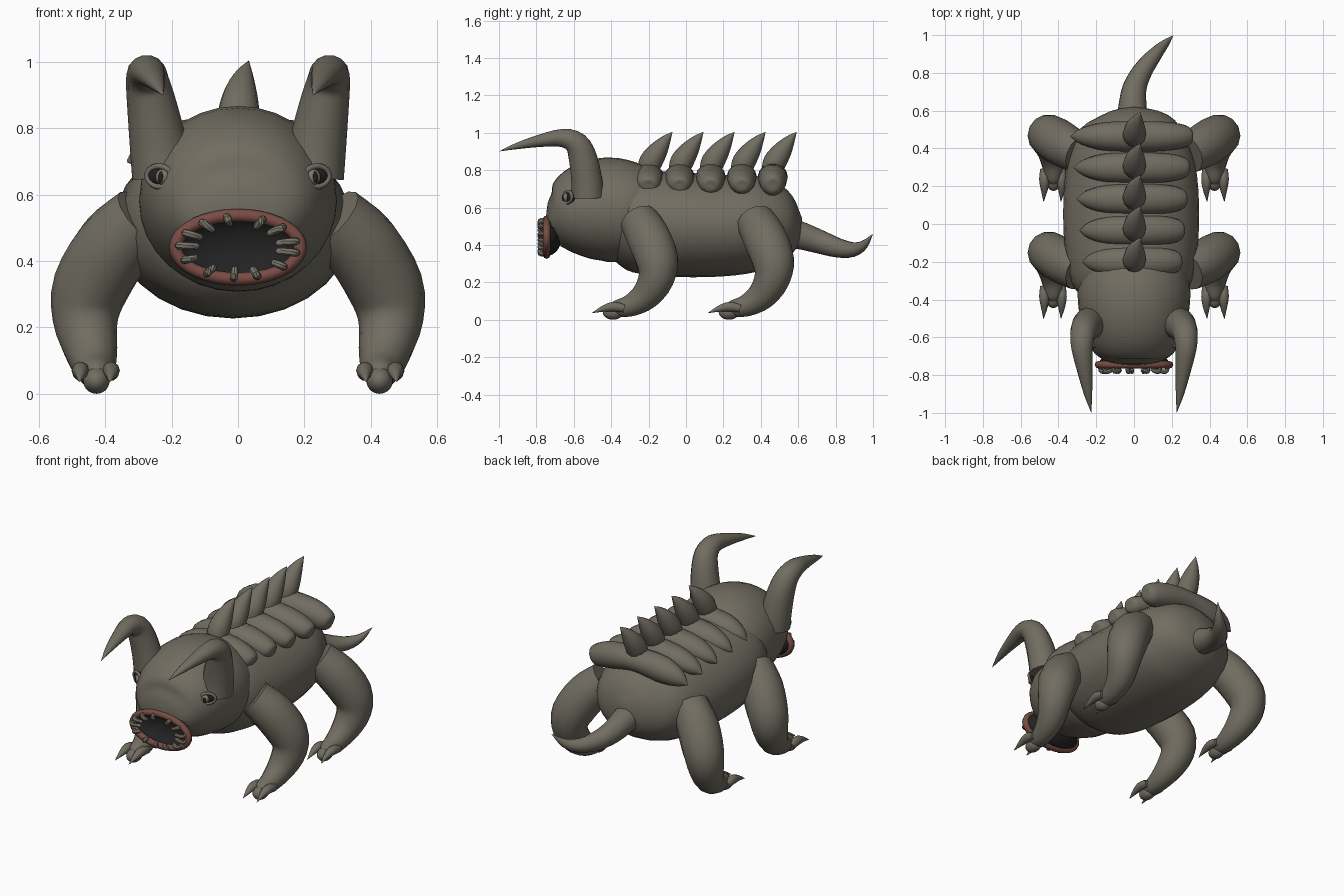
import bpy, bmesh, math, random
from mathutils import Vector, Matrix

random.seed(4)
if "Cube" in bpy.data.objects:
    bpy.data.objects.remove(bpy.data.objects["Cube"], do_unlink=True)


def material(name, rgb):
    m = bpy.data.materials.new(name)
    m.use_nodes = True
    m.diffuse_color = (*rgb, 1)
    m.node_tree.nodes["Principled BSDF"].inputs["Base Color"].default_value = (*rgb, 1)
    return m


HIDE = material("grey_brown_hide", (0.165, 0.152, 0.12))
BONE = material("dull_bone", (0.2, 0.188, 0.15))
LIP = material("dull_red_lip", (0.19, 0.072, 0.058))
BLACK = material("mouth_black", (0.016, 0.016, 0.017))


def finish(name, bm, mat, angle=40):
    bmesh.ops.remove_doubles(bm, verts=bm.verts, dist=0.0005)
    bmesh.ops.recalc_face_normals(bm, faces=bm.faces)
    mesh = bpy.data.meshes.new(name)
    bm.to_mesh(mesh)
    bm.free()
    mesh.materials.append(mat)
    ob = bpy.data.objects.new(name, mesh)
    bpy.context.collection.objects.link(ob)
    bpy.ops.object.select_all(action="DESELECT")
    ob.select_set(True)
    bpy.context.view_layer.objects.active = ob
    bpy.ops.object.shade_smooth_by_angle(angle=math.radians(angle))
    return ob


def spline(pts, steps):
    """Catmull-Rom through points of any dimension."""
    p = [Vector(q) for q in pts]
    p = [p[0] * 2 - p[1]] + p + [p[-1] * 2 - p[-2]]
    out = []
    for i in range(1, len(p) - 2):
        a, b, c, d = p[i - 1:i + 3]
        for k in range(steps):
            t = k / steps
            out.append((b * 2 + (c - a) * t + (a * 2 - b * 5 + c * 4 - d) * t * t
                        + (b * 3 - a - c * 3 + d) * t ** 3) / 2)
    return out + [p[-2]]


def tube(name, pts, mat, ref=(1, 0, 0), sides=14, steps=3, side=1):
    """Loft of ellipses; each point is x, y, z, radius along ref[, other radius]."""
    pts = [(p[0] * side, *p[1:4], p[-1]) for p in pts]
    path = spline(pts, steps)
    bm, rings = bmesh.new(), []
    for i, q in enumerate(path):
        tan = (path[min(i + 1, len(path) - 1)] - path[max(i - 1, 0)])
        tan = Vector(tan[:3]).normalized()
        u = Vector(ref)
        u = (u - tan * u.dot(tan)).normalized()
        v = tan.cross(u)
        ra, rb = max(q[3], 0), max(q[4], 0)
        rings.append([bm.verts.new(Vector(q[:3]) + u * ra * math.cos(a) + v * rb * math.sin(a))
                      for a in (2 * math.pi * k / sides for k in range(sides))])
    for r0, r1 in zip(rings, rings[1:]):
        for k in range(sides):
            n = (k + 1) % sides
            bm.faces.new((r0[k], r0[n], r1[n], r1[k]))
    bm.faces.new(rings[0])
    bm.faces.new(rings[-1])
    return finish(name, bm, mat)


def ball(name, loc, size, mat, rot=Matrix(), keep=None):
    bm = bmesh.new()
    bmesh.ops.create_uvsphere(bm, u_segments=24, v_segments=14, radius=1,
                              matrix=Matrix.Translation(loc) @ rot @ Matrix.Diagonal((*size, 1)))
    if keep:
        bmesh.ops.delete(bm, geom=[v for v in bm.verts if not keep(v.co)], context="VERTS")
    return finish(name, bm, mat)


def ring(name, loc, rot, a, b, r, mat, n=36, m=8):
    """Oval ring lying in the local xz plane."""
    bm = bmesh.new()
    M = Matrix.Translation(loc) @ rot
    g = []
    for i in range(n):
        t = 2 * math.pi * i / n
        row = []
        for j in range(m):
            s = 2 * math.pi * j / m
            row.append(bm.verts.new(M @ Vector(((a + r * math.cos(s)) * math.cos(t), r * math.sin(s),
                                                (b + r * math.cos(s)) * math.sin(t)))))
        g.append(row)
    for i in range(n):
        for j in range(m):
            k, l = (i + 1) % n, (j + 1) % m
            bm.faces.new((g[i][j], g[k][j], g[k][l], g[i][l]))
    return finish(name, bm, mat, 60)


# Body and head: lofted along y
tube("body", [(-.015, -.43, .53, .12, .1), (-.015, -.39, .53, .25, .21), (-.015, -.3, .53, .32, .265),
              (-.015, -.15, .515, .35, .28), (-.015, .05, .505, .36, .278), (-.015, .25, .505, .35, .268),
              (-.01, .4, .52, .32, .25), (0, .52, .53, .25, .2), (0, .59, .54, .14, .12),
              (0, .62, .545, 0, 0)], HIDE, sides=28)
head = tube("head", [(0, -.748, .555, 0, 0), (0, -.735, .555, .12, .09), (0, -.7, .555, .19, .155),
                     (0, -.64, .565, .24, .21), (0, -.55, .58, .275, .255), (0, -.43, .59, .295, .278),
                     (0, -.32, .575, .295, .272), (0, -.2, .55, .26, .24)], HIDE, sides=32)

# Mouth: hollow, dark bowl, lip and teeth
MOUTH = Vector((0, -.745, .442))
cutter = ball("mouth_cutter", MOUTH, (.192, .084, .105), BLACK)
cutter.hide_render = True
cutter.hide_viewport = True
cut = head.modifiers.new("mouth_hollow", "BOOLEAN")
cut.operation, cut.object, cut.solver = "DIFFERENCE", cutter, "EXACT"
bpy.context.view_layer.objects.active = head
bpy.ops.object.modifier_apply(modifier=cut.name)
bpy.data.objects.remove(cutter, do_unlink=True)
ball("mouth_bowl", MOUTH, (.188, .08, .101), BLACK, keep=lambda c: c.y > MOUTH.y - .001)
ring("lip", MOUTH, Matrix(), .188, .096, .02, LIP)
for i in range(13):
    a = 2 * math.pi * (i + .5) / 13 + random.uniform(-.08, .08)
    inner = random.uniform(.68, .8)
    tooth = [(.178 * f * math.cos(a), MOUTH.y + dy, MOUTH.z + .092 * f * math.sin(a), r)
             for f, dy, r in ((1, -.005, .011), (1, -.03, .012), (.9, -.038, .012),
                              (inner, -.025, .01), (inner - .02, -.02, 0))]
    tube(f"tooth_{i + 1}", tooth, BONE, ref=(0.31, .2, .93) if abs(math.cos(a)) > .7 else (.93, .2, .31),
         sides=8, steps=2)

for s, label in ((1, "left"), (-1, "right")):
    # Horn
    tube(f"{label}_horn", [(.225, -.525, .66, .095, .09), (.238, -.53, .74, .088, .085),
                           (.258, -.55, .86, .076, .078), (.272, -.585, .94, .066, .066),
                           (.275, -.66, .972, .056, .05), (.26, -.78, .957, .04, .034),
                           (.243, -.9, .93, .022, .018), (.226, -1, .9, 0, 0)], HIDE, side=s)
    # Eye
    rot = Matrix.Rotation(s * .5, 4, "Z") @ Matrix.Rotation(-s * .12, 4, "Y")
    at = Vector((s * .236, -.632, .655))
    ball(f"{label}_eye_socket", at + Vector((0, .012, 0)), (.044, .02, .031), BLACK, rot)
    ring(f"{label}_eyelid", at, rot, .044, .031, .009, HIDE, n=24)
    ball(f"{label}_eyeball", at + rot @ Vector((-s * .012, 0, 0)), (.024, .022, .024), BONE)
    ball(f"{label}_pupil", at + rot @ Vector((-s * .014, -.021, 0)), (.008, .004, .018), BLACK, rot)
    # Legs with toes and claws
    for dy, pair in ((0, "front"), (.62, "hind")):
        tube(f"{label}_{pair}_leg",
             [(.285, -.25 + dy, .53, .105), (.375, -.2 + dy, .44, .118), (.445, -.155 + dy, .32, .115),
              (.46, -.16 + dy, .22, .098), (.443, -.215 + dy, .13, .08), (.43, -.3 + dy, .075, .06),
              (.427, -.38 + dy, .06, .042), (.427, -.415 + dy, .055, .015)], HIDE, side=s)
        ball(f"{label}_{pair}_toe", (s * .427, -.39 + dy, .04), (.04, .055, .04), HIDE)
        for x in (.383, .475):
            tube(f"{label}_{pair}_claw",
                 [(x, -.33 + dy, .06, .022), (x, -.385 + dy, .07, .027), (x, -.44 + dy, .06, .018),
                  (x + .004, -.505 + dy, .035, 0)], HIDE, sides=10, side=s)

# Back ribs and spikes
for i in range(5):
    y, w = -.2 + .166 * i, .265 + .016 * i
    big = 1.2 if i == 4 else 1
    tube(f"rib_{i + 1}", [(-w - .005, y, .7, .004, .004), (-.84 * w, y, .722, .045, .042 * big),
                          (-.5 * w, y, .75, .074, .064 * big), (0, y, .767, .08, .068),
                          (.5 * w, y, .75, .077, .064 * big), (.8 * w, y, .725, .062, .055 * big),
                          (.9 * w, y, .712, .04, .038 * big), (.92 * w, y, .71, .01, .01)],
         HIDE, ref=(0, 1, 0))
    tube(f"spike_{i + 1}", [(0, y - .01, .79, .052), (.002, y + .012, .845, .062),
                            (.008, y + .055, .91, .05), (.02, y + .095, .965, .026),
                            (.033, y + .128, 1.005, 0)], HIDE, sides=12)

# Tail
tube("tail", [(-.01, .53, .47, .085), (-.008, .62, .448, .075), (.003, .72, .415, .064),
              (.045, .81, .385, .053), (.105, .89, .375, .04), (.16, .95, .4, .024),
              (.21, 1, .46, 0)], HIDE)
